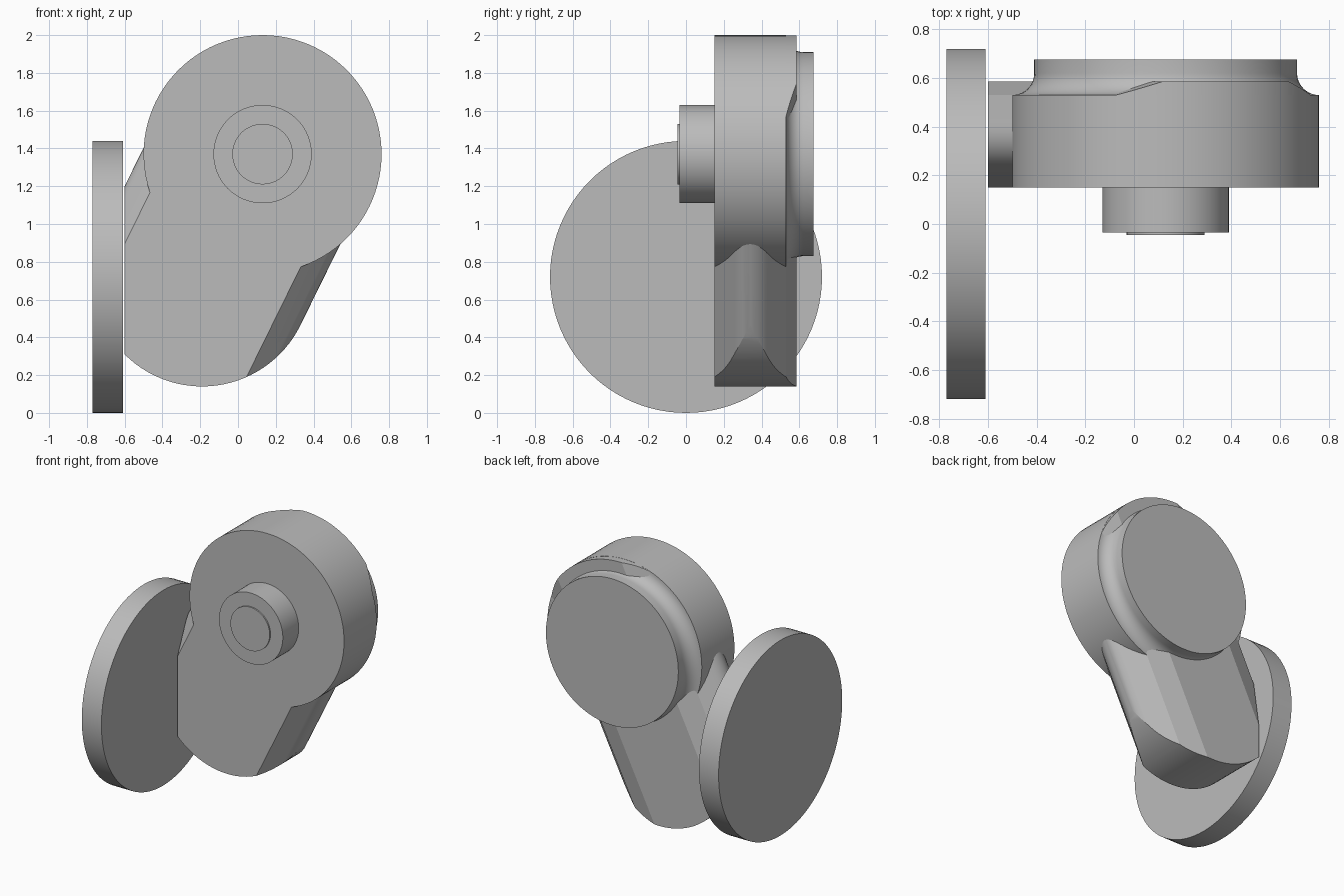
import bpy
import bmesh
from math import cos, sin, pi, radians
from mathutils import Vector

cube = bpy.data.objects.get("Cube")
if cube:
    bpy.data.objects.remove(cube, do_unlink=True)

grey = bpy.data.materials.new("plain_grey")
grey.use_nodes = True
grey.diffuse_color = (0.5, 0.5, 0.5, 1)
grey.node_tree.nodes["Principled BSDF"].inputs["Base Color"].default_value = (0.5, 0.5, 0.5, 1)

# Main frame: the arm runs from its lower end up to the head centre
FOOT = Vector((-0.19, 0, 0.72))
HEAD = Vector((0.13, 0, 1.37))
ALONG = (HEAD - FOOT).normalized()
ACROSS = Vector((ALONG.z, 0, -ALONG.x))
DEPTH = Vector((0, 1, 0))
LENGTH = (HEAD - FOOT).length
STEPS = 96


def finish(name, bm):
    bmesh.ops.recalc_face_normals(bm, faces=bm.faces[:])
    mesh = bpy.data.meshes.new(name)
    bm.to_mesh(mesh)
    bm.free()
    mesh.materials.append(grey)
    obj = bpy.data.objects.new(name, mesh)
    bpy.context.collection.objects.link(obj)
    return obj


def skin(rings):
    """Join equal closed rings of points and cap both ends."""
    bm = bmesh.new()
    loops = [[bm.verts.new(p) for p in ring] for ring in rings]
    for a, b in zip(loops, loops[1:]):
        for i in range(len(a)):
            j = (i + 1) % len(a)
            bm.faces.new((a[i], a[j], b[j], b[i]))
    bm.faces.new(loops[0])
    bm.faces.new(loops[-1])
    return bm


def lathe(name, centre, u, v, axis, profile):
    """Revolve (radius, distance) pairs around an axis."""
    turns = [2 * pi * i / STEPS for i in range(STEPS)]
    return finish(name, skin([[centre + axis * h + (u * cos(t) + v * sin(t)) * r
                               for t in turns] for r, h in profile]))


def arc(cx, cy, r, start, end, n):
    angles = [radians(start + (end - start) * i / n) for i in range(n + 1)]
    return [(cx + r * cos(a), cy + r * sin(a)) for a in angles]


def smooth(obj):
    bpy.ops.object.select_all(action="DESELECT")
    obj.select_set(True)
    bpy.context.view_layer.objects.active = obj
    bpy.ops.object.shade_smooth_by_angle(angle=radians(15))


# Wheel disc beside the arm
wheel = lathe("wheel_disc", Vector((0, 0, 0.72)), Vector((0, 1, 0)), Vector((0, 0, 1)),
              Vector((1, 0, 0)), [(0.72, -0.77), (0.72, -0.61)])

# Round head with a concave neck up to the back plate
neck = arc(0.63, 0.62, 0.09, 270, 180, 10)
head = lathe("head_drum", HEAD, ACROSS, ALONG, DEPTH,
             [(0.63, 0.15)] + neck + [(0.54, 0.675)])

# Front hub and its thin cap
hub = lathe("front_hub", HEAD, ACROSS, ALONG, DEPTH, [(0.26, -0.035), (0.26, 0.2)])
cap = lathe("hub_cap", HEAD, ACROSS, ALONG, DEPTH, [(0.16, -0.045), (0.16, 0.0)])

# Arm: bevelled, rounded-edge section swept along its length
side = [(0.445, 0.15)] + arc(0.447, 0.34, 0.133, -45, 45, 10) + [(0.445, 0.53), (0.29, 0.585)]
section = side + [(-w, y) for w, y in reversed(side)]
arm = finish("arm", skin([[FOOT + ACROSS * w + DEPTH * y + ALONG * t for w, y in section]
                          for t in (-0.8, LENGTH + 0.8)]))

# Outline with round ends and a flat side facing the wheel
outline = arc(0, 0, 0.58, 180, 360, 48) + arc(0, LENGTH, 0.629, 0, 180, 48)
bm = skin([[FOOT + ACROSS * w + ALONG * t + DEPTH * y for w, t in outline]
           for y in (-0.1, 0.9)])
cut = bmesh.ops.bisect_plane(bm, geom=bm.verts[:] + bm.edges[:] + bm.faces[:],
                             plane_co=(-0.6, 0, 0), plane_no=(-1, 0, 0), clear_outer=True)
bmesh.ops.edgeloop_fill(bm, edges=[e for e in cut["geom_cut"]
                                   if isinstance(e, bmesh.types.BMEdge)])
cutter = finish("arm_outline", bm)

trim = arm.modifiers.new("trim", "BOOLEAN")
trim.operation = "INTERSECT"
trim.solver = "EXACT"
trim.object = cutter
bpy.context.view_layer.objects.active = arm
bpy.ops.object.modifier_apply(modifier=trim.name)
bpy.data.objects.remove(cutter, do_unlink=True)

for part in (wheel, head, hub, cap, arm):
    smooth(part)
